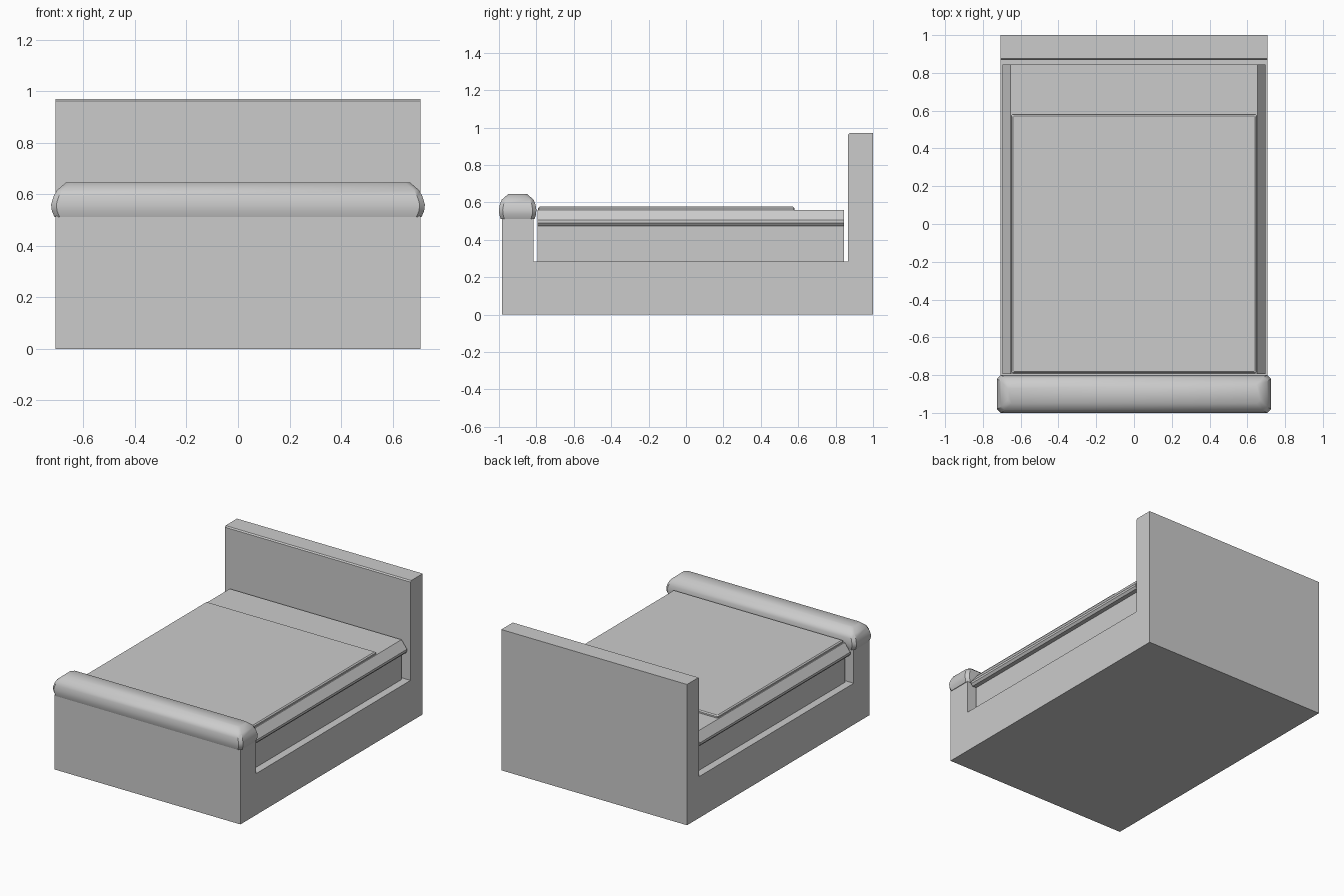
import bpy, bmesh

if "Cube" in bpy.data.objects:
    bpy.data.objects.remove(bpy.data.objects["Cube"])


def finish(name, bm):
    bmesh.ops.recalc_face_normals(bm, faces=bm.faces)
    mesh = bpy.data.meshes.new(name)
    bm.to_mesh(mesh)
    bm.free()
    ob = bpy.data.objects.new(name, mesh)
    bpy.context.collection.objects.link(ob)
    return ob


def loft(name, rings):
    """Closed solid through rings with equal point counts."""
    bm = bmesh.new()
    rows = [[bm.verts.new(p) for p in r] for r in rings]
    n = len(rows[0])
    for a, b in zip(rows, rows[1:]):
        for i in range(n):
            j = (i + 1) % n
            bm.faces.new((a[i], a[j], b[j], b[i]))
    bm.faces.new(rows[0])
    bm.faces.new(rows[-1])
    return finish(name, bm)


def plan_ring(hx, hy, z, c, cy=0.0):
    """Rectangle with clipped corners, at height z."""
    pts = [(hx, hy - c), (hx - c, hy), (c - hx, hy), (-hx, hy - c),
           (-hx, c - hy), (c - hx, -hy), (hx - c, -hy), (hx, c - hy)]
    return [(x, y + cy, z) for x, y in pts]


# Bed frame: side profile with footboard, low rail and headboard
frame = [(-0.985, 0), (1, 0), (1, 0.97), (0.875, 0.97), (0.867, 0.962),
         (0.867, 0.285), (-0.815, 0.285), (-0.815, 0.515), (-0.985, 0.515)]
loft("bed_frame", [[(x, y, z) for y, z in frame] for x in (-0.708, 0.708)])

# Padded roll on the footboard
roll = [(0.712, 0.091, 0.512), (0.722, 0.098, 0.535), (0.725, 0.1, 0.56),
        (0.716, 0.095, 0.59), (0.703, 0.085, 0.615), (0.668, 0.05, 0.645)]
cap = loft("footboard_roll", [plan_ring(hx, hy, z, 0.02, -0.9) for hx, hy, z in roll])
bpy.context.view_layer.objects.active = cap
cap.select_set(True)
bpy.ops.object.shade_smooth_by_angle(angle=0.6)
cap.select_set(False)

# Mattress on its inset base: half cross-section, mirrored and run along y
half = [(0.655, 0.28), (0.655, 0.475), (0.685, 0.475), (0.697, 0.49),
        (0.697, 0.505), (0.655, 0.56)]
section = half + [(-x, z) for x, z in reversed(half)]
loft("mattress", [[(x, y, z) for x, z in section] for y in (-0.793, 0.845)])

# Blanket laid over the mattress, short of the head end
loft("blanket", [plan_ring(hx, hy, z, 0.004, -0.105) for hx, hy, z in
                 ((0.648, 0.685, 0.555), (0.648, 0.685, 0.57), (0.64, 0.677, 0.577))])
